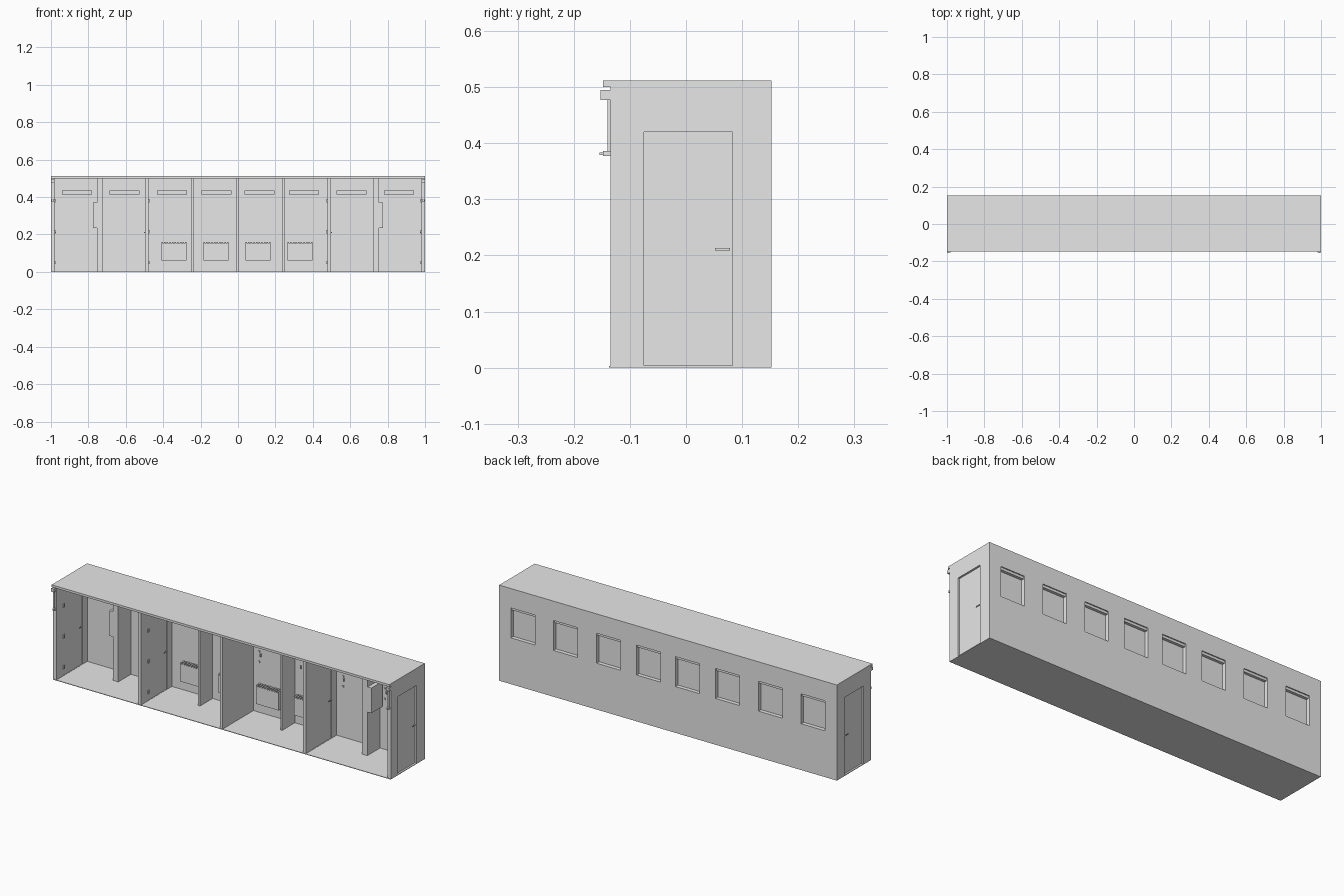
import bpy, bmesh, math
from mathutils import Matrix, Vector

cube = bpy.data.objects.get("Cube")
if cube:
    bpy.data.objects.remove(cube, do_unlink=True)

grey = bpy.data.materials.new("light_grey")
grey.use_nodes = True
COLOUR = (0.8, 0.8, 0.8, 1)
grey.diffuse_color = COLOUR
grey.node_tree.nodes["Principled BSDF"].inputs["Base Color"].default_value = COLOUR


def add_box(bm, x, y, z):
    """Add a box spanning three (low, high) ranges."""
    ranges = [sorted(r) for r in (x, y, z)]
    centre = Vector([(a + b) / 2 for a, b in ranges])
    size = [b - a for a, b in ranges]
    bmesh.ops.create_cube(bm, size=1,
                          matrix=Matrix.Translation(centre) @ Matrix.Diagonal((*size, 1)))


def boxes(name, items):
    bm = bmesh.new()
    for item in items:
        add_box(bm, *item)
    mesh = bpy.data.meshes.new(name)
    bm.to_mesh(mesh)
    bm.free()
    mesh.materials.append(grey)
    ob = bpy.data.objects.new(name, mesh)
    bpy.context.collection.objects.link(ob)
    return ob


def cut(ob, items):
    """Subtract boxes from an object."""
    cutter = boxes("cutter", items)
    cutter.hide_render = True
    mod = ob.modifiers.new("openings", "BOOLEAN")
    mod.object = cutter
    mod.operation = "DIFFERENCE"
    mod.solver = "EXACT"
    bpy.context.view_layer.objects.active = ob
    bpy.ops.object.modifier_apply(modifier=mod.name)
    bpy.data.objects.remove(cutter, do_unlink=True)


def around(c, half):
    return (c - half, c + half)


FRONT, INNER, BACK = -0.135, 0.125, 0.152
FLOOR, CEILING = 0.003, 0.5
DOOR_Y, DOOR_Z = (-0.075, 0.083), (0.004, 0.42)
SIDES = ((-1, "right"), (1, "left"))
WINDOWS = [s * c for s in (-1, 1) for c in (0.115, 0.353, 0.607, 0.86)]

# Floor and roof
boxes("floor", [((-1, 1), (-0.137, BACK), (0, FLOOR))])
boxes("roof", [((-1, 1), (-0.148, BACK), (CEILING, 0.512))])

# Back wall with recessed windows
wall = boxes("back_wall", [((-1, 1), (INNER, BACK), (FLOOR, CEILING))])
cut(wall, [(around(c, 0.071), (0.131, 0.2), (0.243, 0.408)) for c in WINDOWS])
boxes("shutter_boxes", [(around(c, 0.071), (0.131, 0.146), (0.395, 0.408)) for c in WINDOWS])
boxes("window_sills", [(around(c, 0.071), (0.131, BACK), (0.243, 0.248)) for c in WINDOWS])

# Boxes above the windows and window catches on the inside
boxes("blind_boxes", [(around(c, 0.08), (0.113, INNER), (0.413, 0.434)) for c in WINDOWS])
boxes("window_catches", [(around(c - math.copysign(0.066, c), 0.003), (0.118, INNER),
                          around(0.312, 0.008)) for c in WINDOWS])


def door_wall(name, s, inner, outer, leaf, hinge_face):
    """Cross wall with a doorway, leaf, hinges and handles."""
    ob = boxes(name + "_wall", [((s * inner, s * outer), (FRONT, INNER), (FLOOR, CEILING))])
    cut(ob, [((s * (inner - 0.1), s * (outer + 0.1)), DOOR_Y, DOOR_Z)])
    boxes(name + "_door", [((s * leaf[0], s * leaf[1]), DOOR_Y, DOOR_Z)])
    handles = []
    for face, d in ((leaf[0], -1), (leaf[1], 1)):
        tip = face + d * 0.009
        handles += [((s * face, s * tip), (0.074, 0.078), (0.209, 0.213)),
                    ((s * (tip - d * 0.003), s * tip), (0.052, 0.078), (0.209, 0.213))]
    boxes(name + "_door_handles", handles)
    boxes(name + "_door_hinges", [((s * hinge_face, s * (hinge_face - 0.005)),
                                   around(DOOR_Y[0], 0.005), around(z, 0.009))
                                  for z in (0.05, 0.215, 0.38)])


for s, side in SIDES:
    door_wall(side + "_end", s, 0.98, 1.0, (0.982, 0.99), 0.98)
    door_wall(side + "_cabin", s, 0.479, 0.497, (0.481, 0.494), 0.479)

    # Half-depth partitions with a wall cabinet on the outer one
    boxes(side + "_outer_partition", [((s * 0.722, s * 0.754), (0.018, INNER), (FLOOR, CEILING))])
    boxes(side + "_inner_partition", [((s * 0.238, s * 0.249), (0.018, INNER), (FLOOR, CEILING))])
    boxes(side + "_cabinet", [((s * 0.754, s * 0.776), (0.02, 0.115), (0.235, 0.37))])

    # Sockets and switches on the back wall
    boxes(side + "_sockets", [(around(s * x, 0.004), (0.12, INNER), around(z, 0.004))
                              for x in (0.04, 0.537, 0.783) for z in (0.275, 0.33, 0.385)])

    # Outdoor lamp, its conduit and its switch on the end post
    boxes(side + "_lamp", [((s * 0.982, s), (-0.152, FRONT), (0.477, 0.495))])
    boxes(side + "_lamp_conduit", [((s * 0.988, s * 0.992), (-0.14, FRONT), (0.38, 0.48))])
    boxes(side + "_lamp_switch", [((s * 0.984, s * 0.996), (-0.148, FRONT), (0.377, 0.386)),
                                  ((s * 0.988, s * 0.992), (-0.154, -0.148), (0.379, 0.383))])

# Central full wall
boxes("middle_wall", [((-0.012, 0.004), (FRONT, INNER), (FLOOR, CEILING))])

# Radiators with a ribbed grille on top
for i, c in enumerate((-0.342, -0.118, 0.107, 0.332)):
    boxes(f"radiator_{i + 1}", [(around(c, 0.067), (0.095, INNER), (0.06, 0.153))])
    boxes(f"radiator_grille_{i + 1}",
          [(around(c - 0.063 + 0.014 * k, 0.004), (0.095, INNER), (0.153, 0.16))
           for k in range(10)])
